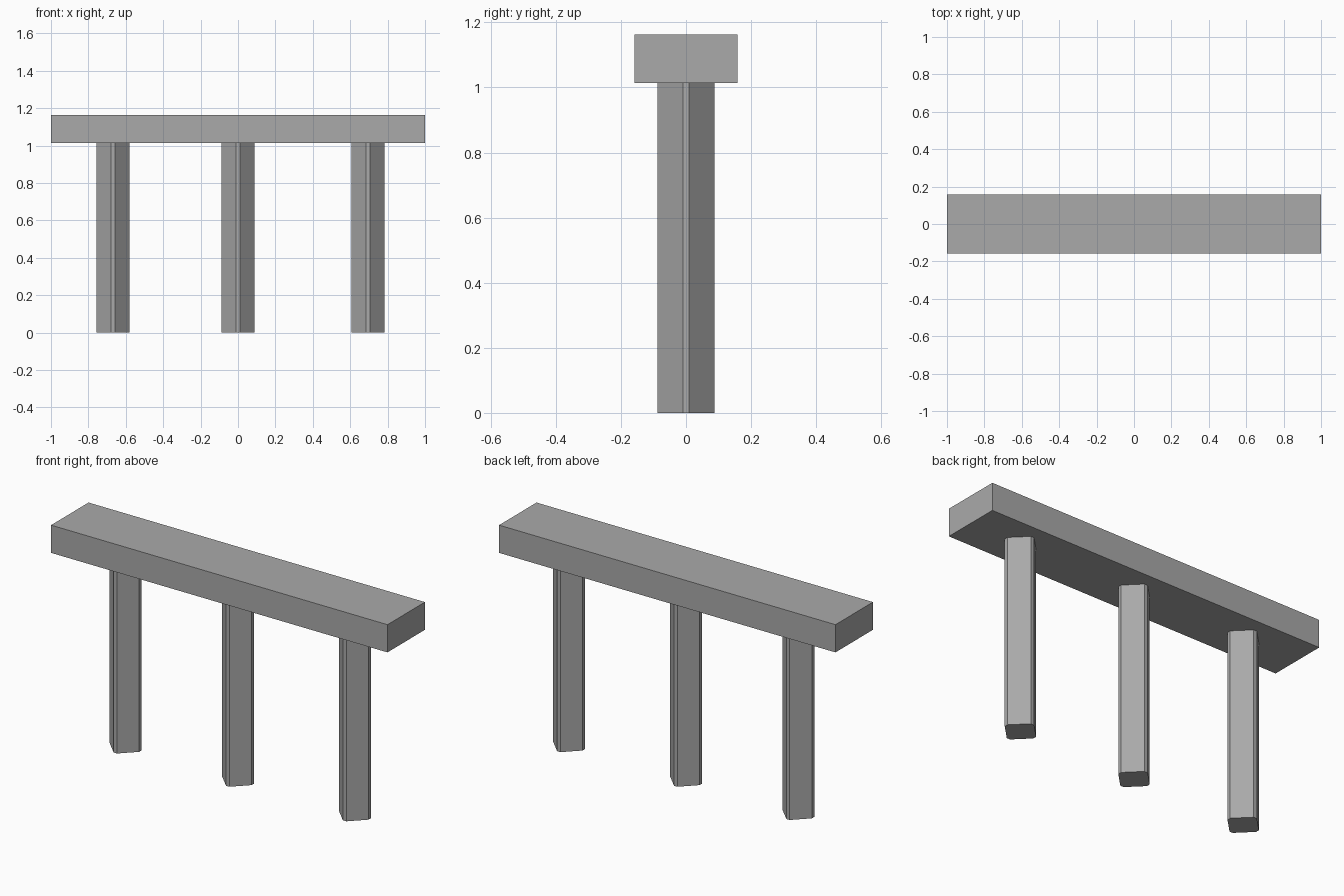
import bpy
import bmesh
from math import radians
from mathutils import Matrix

cube = bpy.data.objects.get("Cube")
if cube:
    bpy.data.objects.remove(cube, do_unlink=True)

# Single stone colour
stone = bpy.data.materials.new("grey_stone")
stone.use_nodes = True
colour = (0.40, 0.40, 0.40, 1)
stone.diffuse_color = colour
stone.node_tree.nodes["Principled BSDF"].inputs["Base Color"].default_value = colour

BEAM_BOTTOM, BEAM_TOP = 1.014, 1.163


def add_block(name, size, x, z_min, turn=0, chamfer=0):
    """Box standing on z_min, with optional chamfered uprights and a turn about z."""
    bm = bmesh.new()
    bmesh.ops.create_cube(bm, size=1)
    bmesh.ops.scale(bm, vec=size, verts=bm.verts)
    bmesh.ops.translate(bm, vec=(0, 0, size[2] / 2), verts=bm.verts)
    if chamfer:
        uprights = [e for e in bm.edges
                    if abs(e.verts[0].co.z - e.verts[1].co.z) > size[2] / 2]
        bmesh.ops.bevel(bm, geom=uprights, offset=chamfer, segments=1,
                        affect='EDGES', profile=0.5)
    bmesh.ops.rotate(bm, matrix=Matrix.Rotation(radians(turn), 3, 'Z'), verts=bm.verts)
    mesh = bpy.data.meshes.new(name)
    bm.to_mesh(mesh)
    bm.free()
    mesh.materials.append(stone)
    obj = bpy.data.objects.new(name, mesh)
    obj.location = (x, 0, z_min)
    bpy.context.collection.objects.link(obj)
    return obj


# Beam across the top
add_block("beam", (2, 0.318, BEAM_TOP - BEAM_BOTTOM), 0, BEAM_BOTTOM)

# Three square columns set diagonally, with narrow chamfered corners
for name, x in (("right_column", -0.668), ("middle_column", 0), ("left_column", 0.695)):
    add_block(name, (0.138, 0.138, BEAM_BOTTOM), x, 0, turn=45, chamfer=0.0141)
